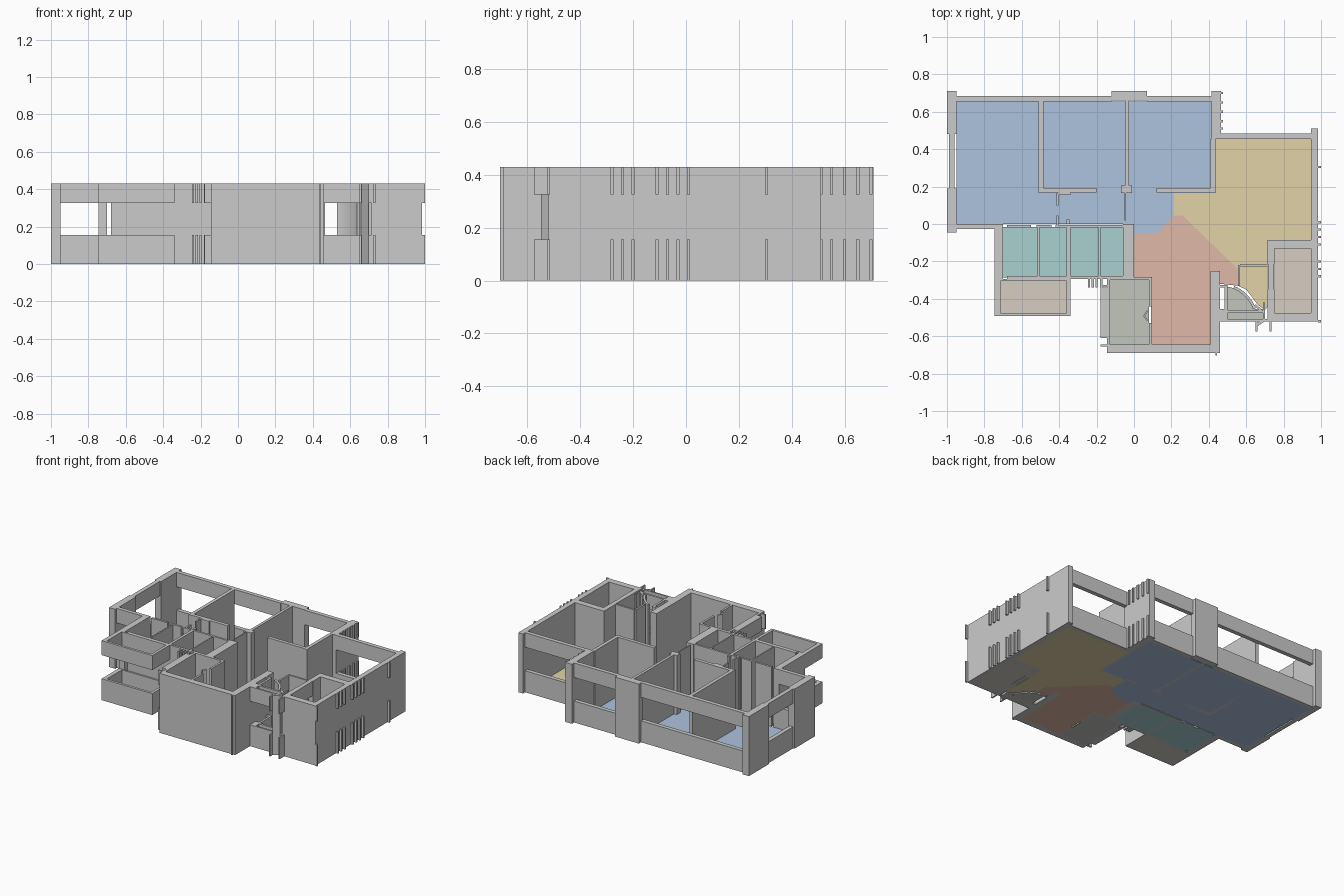
import bpy, bmesh, math
from mathutils import Matrix, Vector

H, SILL, HEAD = 0.43, 0.155, 0.325
FULL = [(0, H)]
BANDS = [(0, SILL), (HEAD, H)]      # sill below, lintel above an opening


def finish(name, bm):
    mesh = bpy.data.meshes.new(name)
    bm.to_mesh(mesh)
    bm.free()
    ob = bpy.data.objects.new(name, mesh)
    bpy.context.collection.objects.link(ob)
    return ob


def walls(name, rects, spans=FULL):
    """One object of upright blocks; each rect is x0, x1, y0, y1, optional turn in degrees."""
    bm = bmesh.new()
    for x0, x1, y0, y1, *turn in rects:
        rot = Matrix.Rotation(math.radians(turn[0]) if turn else 0, 4, 'Z')
        for z0, z1 in spans:
            m = (Matrix.Translation(((x0 + x1) / 2, (y0 + y1) / 2, (z0 + z1) / 2)) @ rot
                 @ Matrix.Diagonal((x1 - x0, y1 - y0, z1 - z0, 1)))
            bmesh.ops.create_cube(bm, size=1, matrix=m)
    return finish(name, bm)


def prism(name, pts, z0, z1):
    bm = bmesh.new()
    f = bm.faces.new([bm.verts.new((x, y, z0)) for x, y in pts])
    top = bmesh.ops.extrude_face_region(bm, geom=[f])['geom']
    bmesh.ops.translate(bm, vec=(0, 0, z1 - z0),
                        verts=[v for v in top if isinstance(v, bmesh.types.BMVert)])
    bmesh.ops.recalc_face_normals(bm, faces=bm.faces)
    return finish(name, bm)


def floor(name, pts, mat):
    prism(name, pts, 0, 0.003).data.materials.append(mat)


def rect(x0, x1, y0, y1):
    return [(x0, y0), (x1, y0), (x1, y1), (x0, y1)]


def colour(name, r, g, b):
    m = bpy.data.materials.new(name)
    m.diffuse_color = (r, g, b, 1)
    return m


blue = colour("bedroom_blue", .42, .55, .74)
sand = colour("living_sand", .76, .65, .39)
clay = colour("hall_clay", .74, .48, .39)
teal = colour("bath_teal", .40, .64, .64)
stone = colour("balcony_stone", .66, .61, .54)
sage = colour("service_sage", .54, .56, .51)

# Floors
floor("bedroom_floor", [(-.95, .655), (-.95, 0), (0, 0), (0, -.05), (.12, -.05), (.21, .04),
                        (.21, .165), (.415, .165), (.415, .655)], blue)
floor("living_floor", [(.43, .46), (.43, .165), (.21, .165), (.21, .045), (.26, .045),
                       (.555, -.24), (.555, -.33), (.60, -.35), (.66, -.43), (.70, -.46),
                       (.715, -.44), (.715, -.085), (.947, -.085), (.947, .46)], sand)
floor("hall_floor", [(0, -.05), (0, -.285), (.09, -.285), (.09, -.645), (.41, -.645), (.41, -.25),
                     (.46, -.25), (.46, -.32), (.555, -.33), (.555, -.24), (.26, .045),
                     (.21, .045), (.12, -.05)], clay)
for i, (a, b) in enumerate([(-.70, -.512), (-.508, -.36), (-.34, -.19), (-.18, -.06)]):
    floor(f"bath_floor_{i}", rect(a, b, -.285, -.015), teal)
floor("balcony_floor", rect(-.715, -.36, -.475, -.305), stone)
floor("shaft_floor", rect(.75, .947, -.475, -.13), stone)
floor("service_floor", rect(-.13, .08, -.645, -.30), sage)
cx, cy = .46, -.52
arc = [(cx + .19 * math.cos(math.radians(a)), cy + .19 * math.sin(math.radians(a)))
       for a in range(20, 81, 10)]
floor("closet_floor", [(.50, -.515), (.69, -.515), (.69, -.455)] + arc + [(.50, -.35)], sage)

# Outer walls
walls("west_wall", [(-1, -.95, -.045, .19), (-1, -.95, .48, .71)])
walls("north_columns", [(-.12, .07, .66, .71), (.415, .465, .455, .71)])
walls("east_wall", [(.947, .984, -.52, .51)])
walls("hall_outer_walls", [(.41, .46, -.69, -.25), (-.145, .46, -.69, -.645),
                           (.435, .445, -.703, -.69)])
walls("shaft_walls", [(.715, .947, -.13, -.085), (.715, .947, -.52, -.475),
                      (.715, .75, -.215, -.13), (.715, .75, -.475, -.35)])
walls("bath_outer_walls", [(-.745, -.70, -.295, 0), (-.68, -.06, -.293, -.277)])

# Window sills and lintels
walls("west_window", [(-.99, -.96, .19, .48)], BANDS)
walls("north_windows", [(-.95, -.12, .655, .685), (.07, .415, .655, .685)], BANDS)
walls("living_window", [(.465, .947, .455, .485)], BANDS)
walls("southwest_window", [(-.95, -.745, -.028, 0)], BANDS)
walls("shaft_window", [(.717, .748, -.35, -.215)], BANDS)
walls("service_window", [(-.18, -.145, -.61, -.34)], BANDS)
walls("closet_windows", [(.46, .50, -.52, -.455), (.485, .50, -.455, -.34), (.46, .50, -.34, -.325),
                         (.50, .70, -.475, -.46), (.50, .715, -.52, -.508)], BANDS)

# Balcony rail and matching upper band
walls("balcony_rail", [(-.745, -.34, -.493, -.475), (-.745, -.715, -.475, -.305),
                       (-.36, -.34, -.475, -.305), (-.745, -.34, -.305, -.293)], BANDS)

# Interior partitions
walls("bedroom_partitions", [(-.51, -.485, .165, .655), (-.485, -.20, .168, .193),
                             (-.048, -.028, .20, .66), (-.07, -.01, .165, .205),
                             (.12, .415, .168, .193), (.41, .435, .165, .455)])
walls("corridor_stubs", [(-.415, -.405, .10, .165), (-.415, -.405, -.01, .045),
                         (-.405, -.34, .155, .168), (-.36, -.345, 0, .025),
                         (-.05, -.043, .02, .165)])
walls("bath_partitions", [(-.515, -.505, -.277, -.015), (-.36, -.34, -.277, -.015),
                          (-.19, -.18, -.277, -.015), (-.06, 0, -.29, 0),
                          (-.68, -.55, -.02, -.005), (-.52, -.44, -.02, -.005),
                          (-.42, -.06, -.02, -.005)])
walls("service_walls", [(-.145, -.128, -.645, -.29), (-.145, .095, -.30, -.283),
                        (.08, .095, -.44, -.30), (.08, .095, -.645, -.53),
                        (.045, .08, -.482, -.474, 55), (.045, .08, -.506, -.498, -55)])
walls("closet_walls", [(.555, .567, -.33, -.22), (.567, .715, -.228, -.215),
                       (.64, .69, -.455, -.443, -40), (.65, .70, -.535, -.52, 35),
                       (.69, .70, -.52, -.42)])
outer = [(cx + .203 * math.cos(math.radians(a)), cy + .203 * math.sin(math.radians(a)))
         for a in range(20, 81, 6)]
inner = [(cx + .188 * math.cos(math.radians(a)), cy + .188 * math.sin(math.radians(a)))
         for a in range(20, 73, 6)]
prism("closet_curved_wall", outer[:9] + inner[::-1], 0, H)

# Small facade fins
fins = [(.984, 1, y - .006, y + .006) for y in
        (-.28, -.24, -.20, -.11, -.07, -.03, .01, .305, -.52)]
fins += [(.465, .475, y - .006, y + .006) for y in (.51, .55, .60, .65, .70)]
fins += [(x - .006, x + .006, -.34, -.293) for x in (-.24, -.22, -.20, -.175)]
fins += [(x - .005, x + .005, -.575, -.52) for x in (.655, .73)]
fins += [(-.18, -.145, -.655, -.643), (-.18, -.145, -.335, -.325)]
walls("facade_fins", fins, BANDS)
